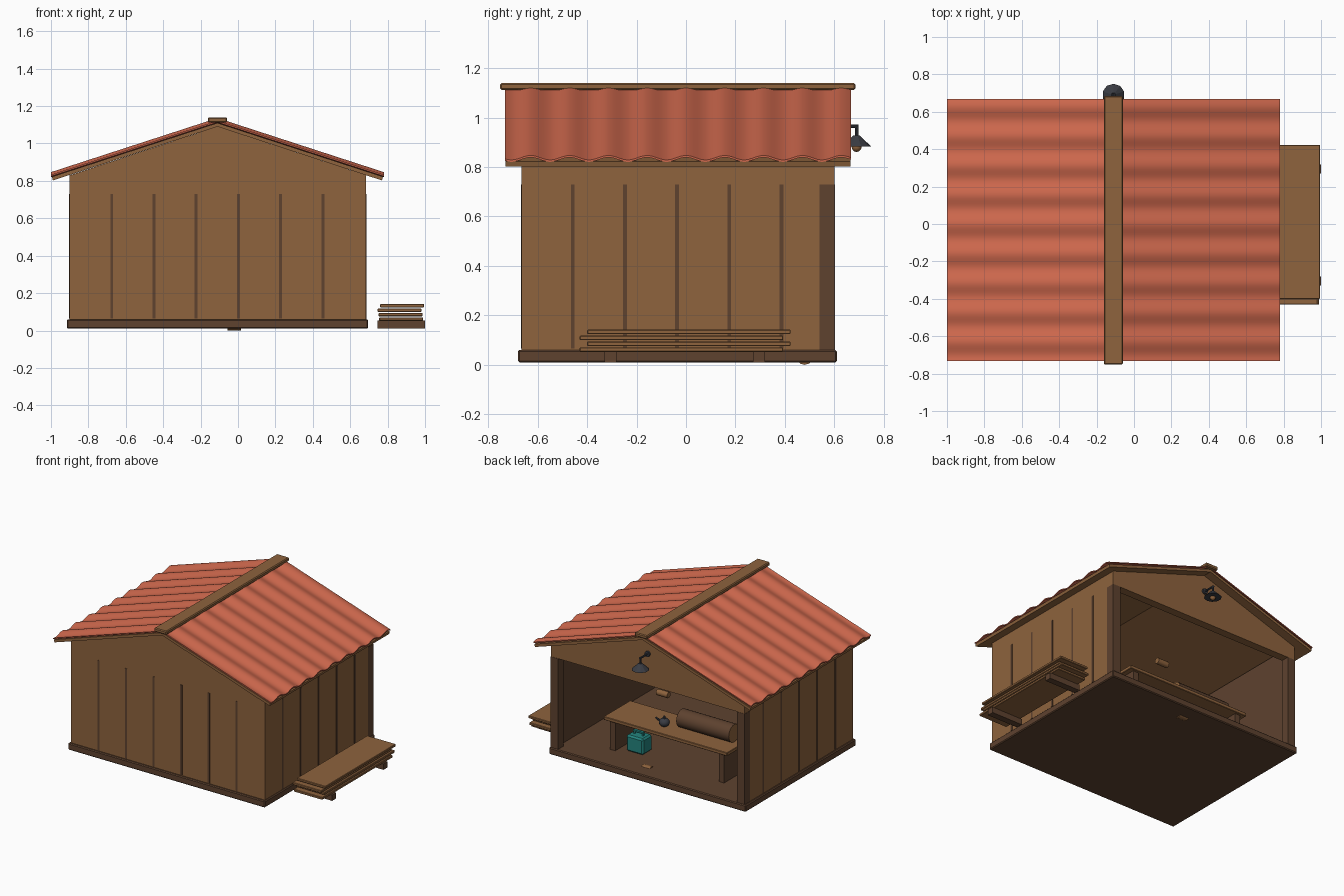
import bpy, bmesh, math
from mathutils import Vector, Matrix

if "Cube" in bpy.data.objects:
    bpy.data.objects.remove(bpy.data.objects["Cube"])


def material(name, rgb):
    m = bpy.data.materials.new(name)
    lin = [(c / 255 / 12.92) if c < 11 else ((c / 255 + 0.055) / 1.055) ** 2.4 for c in rgb]
    m.diffuse_color = (*lin, 1)
    m.use_nodes = True
    m.node_tree.nodes["Principled BSDF"].inputs["Base Color"].default_value = m.diffuse_color
    return m


WOOD = material("wood", (142, 99, 61))
DARK = material("dark wood", (94, 66, 47))
RED = material("red roof", (206, 104, 77))
BLACK = material("black metal", (58, 60, 67))
TEAL = material("teal", (36, 132, 126))
CX = -0.11          # shed centre line
SLOPE = 0.325


def finish(name, bm, mats, bevel=0, smooth=False):
    me = bpy.data.meshes.new(name)
    bmesh.ops.recalc_face_normals(bm, faces=bm.faces)
    bm.to_mesh(me)
    bm.free()
    for m in mats:
        me.materials.append(m)
    ob = bpy.data.objects.new(name, me)
    bpy.context.collection.objects.link(ob)
    if bevel:
        mod = ob.modifiers.new("bevel", 'BEVEL')
        mod.width, mod.segments = bevel, 1
    if smooth:
        bpy.context.view_layer.objects.active = ob
        ob.select_set(True)
        bpy.ops.object.shade_smooth_by_angle(angle=math.radians(40))
        ob.select_set(False)
    return ob


def paint_inner(bm, inner):
    """Second material on faces pointing into the shed."""
    bmesh.ops.recalc_face_normals(bm, faces=bm.faces)
    for f in bm.faces:
        if f.normal.dot(Vector(inner)) > 0.9:
            f.material_index = 1


def box(name, x, y, z, mat, bevel=0, inner=None):
    bm = bmesh.new()
    bmesh.ops.create_cube(bm, size=1)
    for v in bm.verts:
        v.co = [(a[0] + a[1]) / 2 + c * (a[1] - a[0]) for a, c in zip((x, y, z), v.co)]
    if inner:
        paint_inner(bm, inner)
    return finish(name, bm, [mat, DARK], bevel)


def prism(name, pts, y0, y1, mat, inner=None):
    """Extrude an xz outline along y."""
    bm = bmesh.new()
    f = bm.faces.new([bm.verts.new((px, y0, pz)) for px, pz in pts])
    r = bmesh.ops.extrude_face_region(bm, geom=[f])
    for v in r["geom"]:
        if isinstance(v, bmesh.types.BMVert):
            v.co.y = y1
    if inner:
        paint_inner(bm, inner)
    return finish(name, bm, [mat, DARK])


def rod(name, p, q, r1, r2, mat, sides=16, cap_mat=None):
    """Cylinder or cone between two points."""
    p, q = Vector(p), Vector(q)
    d = q - p
    bm = bmesh.new()
    mtx = Matrix.Translation((p + q) / 2) @ d.to_track_quat('Z', 'Y').to_matrix().to_4x4()
    bmesh.ops.create_cone(bm, cap_ends=True, segments=sides, radius1=r1, radius2=r2,
                          depth=d.length, matrix=mtx)
    if cap_mat:
        for f in bm.faces:
            f.material_index = int(len(f.verts) > 4)
    return finish(name, bm, [mat, cap_mat or mat], smooth=sides > 10)


def ball(name, c, r, mat, squash=1):
    bm = bmesh.new()
    bmesh.ops.create_uvsphere(bm, u_segments=14, v_segments=8, radius=r)
    for v in bm.verts:
        v.co = (v.co.x + c[0], v.co.y + c[1], v.co.z * squash + c[2])
    return finish(name, bm, [mat], smooth=True)


# Floor slab
box("floor", (-0.915, 0.695), (-0.68, 0.61), (0.01, 0.06), DARK, 0.006)

# Walls, gables and the header over the open back
gable = [(-0.90, 0.83), (CX, 1.09), (0.685, 0.83)]
prism("front_wall", [(-0.90, 0.06)] + gable + [(0.685, 0.06)], -0.665, -0.635, WOOD, (0, 1, 0))
box("right_wall", (0.655, 0.685), (-0.636, 0.545), (0.06, 0.83), WOOD, 0, (-1, 0, 0))
box("left_wall", (-0.90, -0.87), (-0.636, 0.545), (0.06, 0.83), WOOD, 0, (1, 0, 0))
box("back_header", (-0.90, 0.685), (0.54, 0.60), (0.73, 0.83), WOOD)
prism("back_gable", gable, 0.565, 0.60, WOOD)
for name, x in (("left_post", (-0.902, -0.84)), ("right_post", (0.625, 0.687))):
    box(name, x, (0.54, 0.602), (0.06, 0.73), DARK)

# Plank grooves as thin dark strips
for i in range(6):
    x = -0.675 + i * 0.2258
    box("front_groove", (x - 0.008, x + 0.008), (-0.668, -0.664), (0.065, 0.73), DARK)
for i in range(5):
    y = -0.458 + i * 0.211
    for x in (-0.90, 0.685):
        box("side_groove", (x - 0.003, x + 0.003), (y - 0.008, y + 0.008), (0.065, 0.73), DARK)

# Roof: boards below, corrugated sheets above
for side, half in ((-1, 0.885), (1, 0.885)):
    ex = CX + side * half
    drop = half * SLOPE
    prism("roof_boards", [(CX, 1.090), (CX, 1.110), (ex, 1.110 - drop), (ex - side * 0.005, 1.090 - drop)],
          -0.73, 0.665, WOOD)
    bm = bmesh.new()
    n = 108
    rows = []
    for i in range(n + 1):
        y = -0.732 + 1.399 * i / n
        w = 0.009 * math.cos(2 * math.pi * y / 0.157)
        rows.append([[bm.verts.new((CX + side * t * 0.89, y, 1.123 + w + o - t * 0.89 * SLOPE))
                      for t in (0, 1)] for o in (0.004, -0.004)])
    for a, b in zip(rows, rows[1:]):
        for k in (0, 1):
            bm.faces.new((a[k][0], a[k][1], b[k][1], b[k][0]))
            bm.faces.new((a[0][k], b[0][k], b[1][k], a[1][k]))
    for e in (rows[0], rows[-1]):
        bm.faces.new((e[0][0], e[0][1], e[1][1], e[1][0]))
    finish("roof_sheet", bm, [RED], smooth=True)
box("ridge_cap", (-0.161, -0.059), (-0.752, 0.685), (1.112, 1.14), WOOD, 0.006)

# Gable lamp
rod("lamp_plate", (CX, 0.60, 0.965), (CX, 0.615, 0.965), 0.02, 0.02, BLACK, 10)
rod("lamp_arm", (CX, 0.60, 0.965), (CX, 0.698, 0.965), 0.007, 0.007, BLACK, 8)
rod("lamp_drop", (CX, 0.69, 0.97), (CX, 0.69, 0.915), 0.007, 0.007, BLACK, 8)
rod("lamp_shade", (CX, 0.69, 0.882), (CX, 0.69, 0.928), 0.06, 0.012, BLACK, 10)
ball("lamp_bulb", (CX, 0.69, 0.881), 0.02, WOOD)

# Workbench
box("bench_top", (-0.63, 0.38), (0.11, 0.42), (0.275, 0.30), WOOD, 0.003)
for x in (-0.57, 0.32):
    box("bench_leg", (x - 0.022, x + 0.022), (0.14, 0.40), (0.06, 0.277), DARK)

# Log, kettle and loose pegs
rod("log", (-0.57, 0.25, 0.365), (-0.14, 0.25, 0.365), 0.065, 0.065, DARK, 20, WOOD)
ball("kettle_body", (-0.04, 0.31, 0.328), 0.037, BLACK, 0.85)
rod("kettle_knob", (-0.04, 0.31, 0.355), (-0.04, 0.31, 0.375), 0.012, 0.006, BLACK, 8)
rod("kettle_spout", (-0.02, 0.31, 0.325), (0.025, 0.32, 0.35), 0.01, 0.006, BLACK, 8)
rod("hanging_peg", (-0.055, 0.28, 0.52), (0.035, 0.28, 0.52), 0.022, 0.022, WOOD, 12)
rod("floor_peg", (-0.055, 0.48, 0.034), (0.015, 0.48, 0.034), 0.034, 0.034, WOOD, 12)

# Toolbox
box("toolbox", (0.10, 0.24), (0.25, 0.36), (0.06, 0.18), TEAL, 0.012)
for x in (0.13, 0.20):
    box("toolbox_handle_post", (x, x + 0.012), (0.30, 0.312), (0.178, 0.20), TEAL)
box("toolbox_handle", (0.13, 0.212), (0.298, 0.314), (0.196, 0.208), TEAL)

# Board pile beside the right wall
for y in (-0.305, 0.295):
    box("pile_block", (0.745, 1.0), (y - 0.024, y + 0.024), (0.01, 0.053), DARK)
for i, (x, y) in enumerate(((0.755, -0.43), (0.752, -0.40), (0.746, -0.43), (0.76, -0.40))):
    z = 0.052 + i * 0.024
    box("pile_board", (x, x + 0.235), (y, y + 0.823), (z, z + 0.018), WOOD, 0.003)
